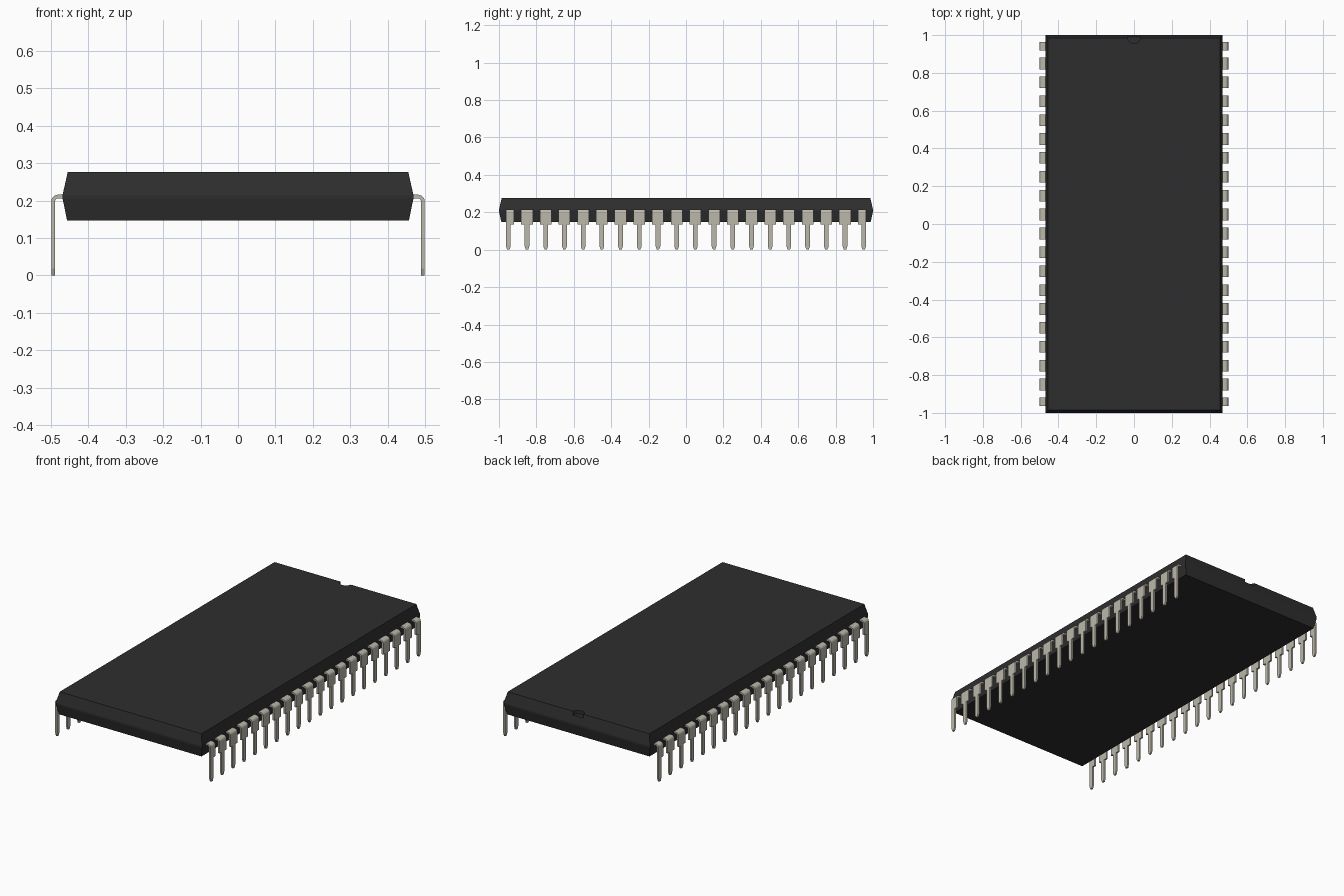
import bpy, bmesh, math

if "Cube" in bpy.data.objects:
    bpy.data.objects.remove(bpy.data.objects["Cube"], do_unlink=True)


def material(name, rgb):
    mat = bpy.data.materials.new(name)
    mat.use_nodes = True
    mat.diffuse_color = (*rgb, 1)
    mat.node_tree.nodes["Principled BSDF"].inputs["Base Color"].default_value = (*rgb, 1)
    return mat


black_plastic = material("black plastic", (0.027, 0.027, 0.027))
tinned_metal = material("tinned metal", (0.50, 0.48, 0.41))


def loft(name, rings, mat):
    """Skin a stack of four-cornered rings into a closed solid."""
    bm = bmesh.new()
    loops = [[bm.verts.new(p) for p in ring] for ring in rings]
    for a, b in zip(loops, loops[1:]):
        for i in range(4):
            j = (i + 1) % 4
            bm.faces.new((a[i], a[j], b[j], b[i]))
    bm.faces.new(loops[0])
    bm.faces.new(loops[-1])
    bmesh.ops.recalc_face_normals(bm, faces=bm.faces)
    mesh = bpy.data.meshes.new(name)
    bm.to_mesh(mesh)
    bm.free()
    mesh.materials.append(mat)
    obj = bpy.data.objects.new(name, mesh)
    bpy.context.collection.objects.link(obj)
    return obj


# Package body: two drafted halves meeting at a thin parting band
def rectangle(hx, hy, z):
    return [(-hx, -hy, z), (hx, -hy, z), (hx, hy, z), (-hx, hy, z)]


body = loft("package_body", [
    rectangle(0.457, 0.987, 0.147),
    rectangle(0.469, 1.0, 0.206),
    rectangle(0.469, 1.0, 0.215),
    rectangle(0.455, 0.985, 0.277),
], black_plastic)

# Round orientation notch in the back top edge
bpy.ops.mesh.primitive_cylinder_add(vertices=32, radius=0.034, depth=0.06,
                                    location=(0, 0.99, 0.287))
cutter = bpy.context.object
cutter.name = "notch_cutter"
cutter.hide_render = True
cutter.data.materials.append(black_plastic)
cut = body.modifiers.new("notch", 'BOOLEAN')
cut.operation = 'DIFFERENCE'
cut.solver = 'EXACT'
cut.object = cutter
bpy.context.view_layer.objects.active = body
bpy.ops.object.modifier_apply(modifier=cut.name)
bpy.data.objects.remove(cutter, do_unlink=True)

# Pins: flat shoulder, rounded bend, wide upper leg, narrow leg, tapered tip
OUT, TOP, THICK, BEND = 0.499, 0.216, 0.01, 0.018
LEG, SHOULDER = 0.0125, 0.031


def pin(name, side, y, low, high):
    def ring(outer, inner, lo, hi):
        return [(side * x, y + w, z) for (x, z), w in
                ((outer, lo), (outer, hi), (inner, hi), (inner, lo))]

    rings = [ring((0.45, TOP), (0.45, TOP - THICK), low, high)]
    cx, cz = OUT - BEND, TOP - BEND
    for k in range(6):
        a = math.pi / 2 * (1 - k / 5)
        c, s = math.cos(a), math.sin(a)
        r = BEND - THICK
        rings.append(ring((cx + BEND * c, cz + BEND * s),
                          (cx + r * c, cz + r * s), low, high))
    for z, lo, hi in ((0.135, low, high), (0.134, -LEG, LEG),
                      (0.018, -LEG, LEG), (0.0, -0.006, 0.006)):
        rings.append(ring((OUT, z), (OUT - THICK, z), lo, hi))
    return loft(name, rings, tinned_metal)


for side, label in ((-1, "right"), (1, "left")):
    for n in range(20):
        # End pins lose the outward half of their shoulder
        low = -LEG if n == 0 else -SHOULDER
        high = LEG if n == 19 else SHOULDER
        pin(f"{label}_pin_{n + 1}", side, -0.95 + n * 0.1, low, high)
